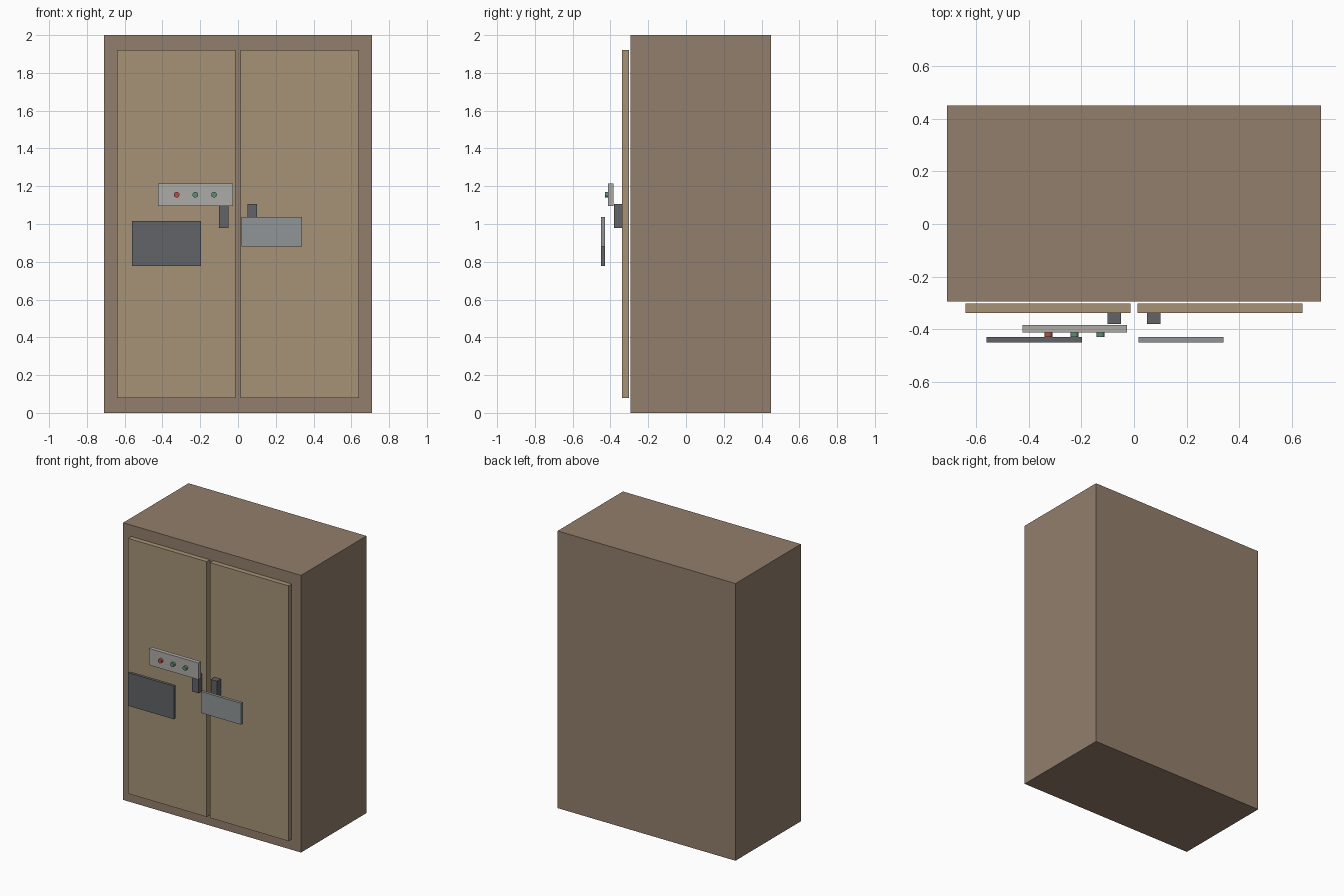
import bpy
import math
from mathutils import Vector

if "Cube" in bpy.data.objects:
    bpy.data.objects.remove(bpy.data.objects["Cube"])


def material(name, rgb):
    mat = bpy.data.materials.new(name)
    mat.diffuse_color = (*rgb, 1.0)
    mat.use_nodes = True
    mat.node_tree.nodes["Principled BSDF"].inputs["Base Color"].default_value = mat.diffuse_color
    return mat


def box(name, x, y, z, mat):
    """Box spanning the given (min, max) ranges."""
    spans = (x, y, z)
    bpy.ops.mesh.primitive_cube_add(size=1, location=[sum(s) / 2 for s in spans])
    ob = bpy.context.object
    ob.name = name
    size = Vector([s[1] - s[0] for s in spans])
    for v in ob.data.vertices:
        v.co *= size
    ob.data.materials.append(mat)
    return ob


def button(name, x, mat):
    """Small round indicator facing -y."""
    bpy.ops.mesh.primitive_cylinder_add(
        vertices=16, radius=0.015, depth=0.018,
        location=(x, -0.42, 1.155), rotation=(math.pi / 2, 0, 0))
    ob = bpy.context.object
    ob.name = name
    ob.data.materials.append(mat)
    bpy.ops.object.shade_smooth_by_angle(angle=math.radians(40))


body_brown = material("body_brown", (0.29, 0.21, 0.15))
door_tan = material("door_tan", (0.38, 0.29, 0.18))
dark_grey = material("dark_grey", (0.12, 0.125, 0.135))
mid_grey = material("mid_grey", (0.28, 0.30, 0.31))
light_grey = material("light_grey", (0.42, 0.41, 0.39))
red = material("red", (0.45, 0.08, 0.06))
green = material("green", (0.10, 0.28, 0.17))

# Cabinet body
box("cabinet_body", (-0.71, 0.71), (-0.295, 0.45), (0, 2), body_brown)

# Mirrored doors and handles
for side, s in (("left", -1), ("right", 1)):
    def span(a, b):
        return tuple(sorted((s * a, s * b)))
    box(side + "_door", span(0.013, 0.64), (-0.338, -0.302), (0.08, 1.922), door_tan)
    box(side + "_handle", span(0.05, 0.10), (-0.38, -0.338), (0.978, 1.105), dark_grey)

# Control strip with three indicators
box("control_strip", (-0.423, -0.027), (-0.412, -0.383), (1.095, 1.215), light_grey)
for i, mat in enumerate((red, green, green)):
    button(f"indicator_{i + 1}", -0.325 + 0.099 * i, mat)

# Front plates
box("dark_plate", (-0.561, -0.197), (-0.45, -0.429), (0.778, 1.017), dark_grey)
box("light_plate", (0.018, 0.34), (-0.45, -0.429), (0.882, 1.037), mid_grey)
